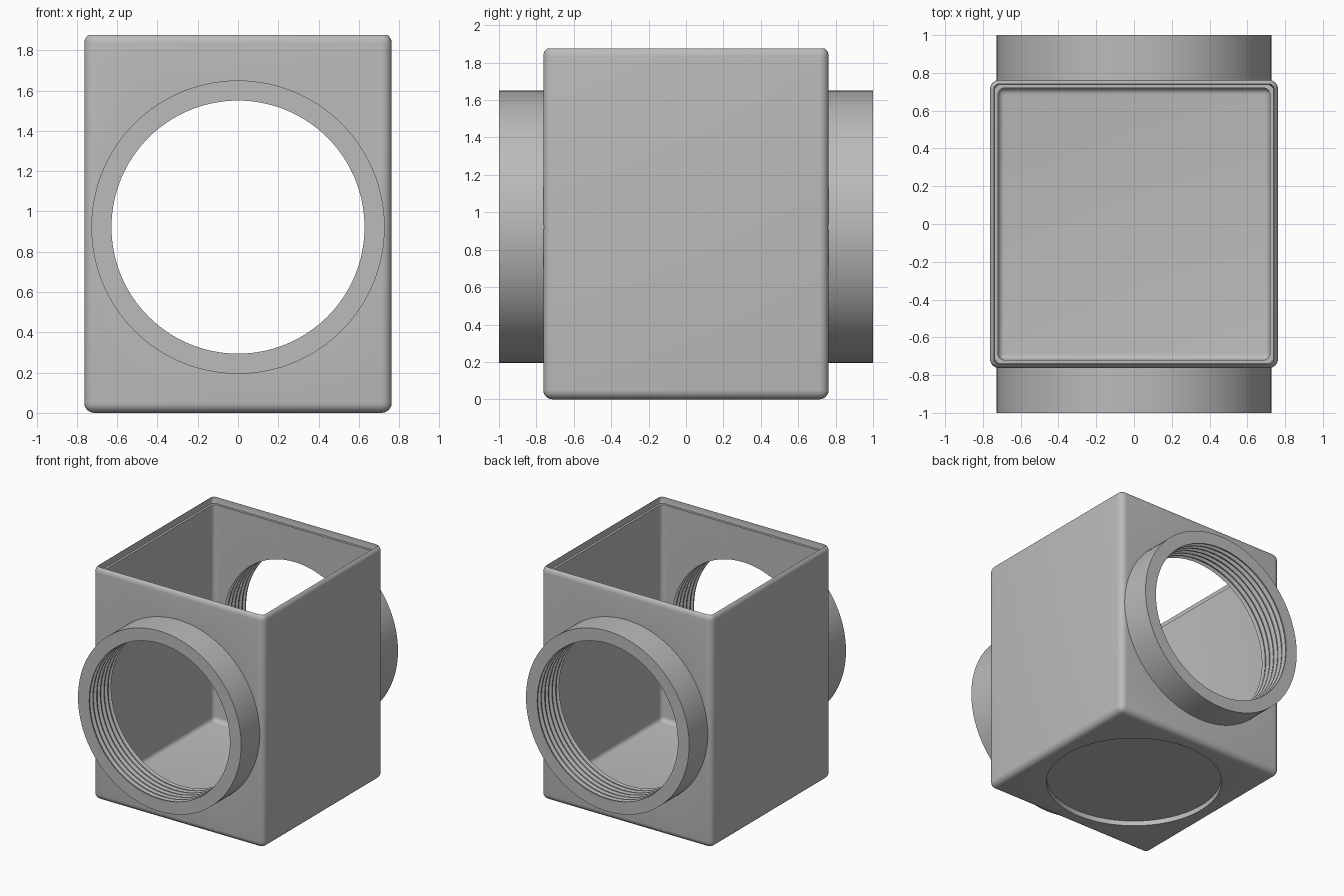
import bpy, bmesh, math
from mathutils import Matrix, Vector

cube = bpy.data.objects.get("Cube")
if cube:
    bpy.data.objects.remove(cube, do_unlink=True)

GREY = (0.5, 0.5, 0.5, 1)
grey = bpy.data.materials.new("plain grey")
grey.use_nodes = True
grey.diffuse_color = GREY
grey.node_tree.nodes["Principled BSDF"].inputs["Base Color"].default_value = GREY

HALF, TOP, AXIS_Z = 0.763, 1.885, 0.922   # body half width, height, port axis


def finish(name, bm, helper=False):
    bmesh.ops.recalc_face_normals(bm, faces=bm.faces)
    mesh = bpy.data.meshes.new(name)
    bm.to_mesh(mesh)
    bm.free()
    mesh.materials.append(grey)
    ob = bpy.data.objects.new(name, mesh)
    bpy.context.collection.objects.link(ob)
    ob.hide_render = helper
    return ob


def rounded_box(name, half, z0, z1, radius, helper=False):
    bm = bmesh.new()
    bmesh.ops.create_cube(bm, size=1)
    bmesh.ops.scale(bm, vec=(2 * half, 2 * half, z1 - z0), verts=bm.verts)
    bmesh.ops.translate(bm, vec=(0, 0, (z0 + z1) / 2), verts=bm.verts)
    bmesh.ops.bevel(bm, geom=bm.edges[:], offset=radius, segments=6,
                    profile=0.5, affect='EDGES')
    return finish(name, bm, helper)


def cylinder_cutter(name, radius, depth, matrix):
    bm = bmesh.new()
    bmesh.ops.create_cone(bm, cap_ends=True, segments=128, radius1=radius,
                          radius2=radius, depth=depth, matrix=matrix)
    return finish(name, bm, True)


def smooth(ob):
    bpy.ops.object.select_all(action='DESELECT')
    ob.select_set(True)
    bpy.context.view_layer.objects.active = ob
    bpy.ops.object.shade_smooth_by_angle(angle=math.radians(30))


# Open box with a rim step, two round side openings and a recess underneath
body = rounded_box("box_body", HALF, 0, TOP, 0.05)
cutters = [
    rounded_box("cavity_cutter", 0.72, 0.08, 2.3, 0.035, True),
    rounded_box("rim_step_cutter", 0.742, TOP - 0.06, 2.3, 0.03, True),
    cylinder_cutter("port_cutter", 0.70, 3, Matrix.Translation((0, 0, AXIS_Z))
                    @ Matrix.Rotation(math.pi / 2, 4, 'X')),
    cylinder_cutter("base_recess_cutter", 0.645, 0.08, Matrix.Identity(4)),
]
# Square off the lower edge of the rim step so that its ledge stays flat
for v in cutters[1].data.vertices:
    if v.co.z < 2:
        v.co.z = TOP - 0.06 if v.co.z < TOP - 0.045 else v.co.z
for cutter in cutters:
    mod = body.modifiers.new(cutter.name, 'BOOLEAN')
    mod.operation = 'DIFFERENCE'
    mod.solver = 'EXACT'
    mod.object = cutter
bpy.context.view_layer.update()
cut_mesh = bpy.data.meshes.new_from_object(
    body.evaluated_get(bpy.context.evaluated_depsgraph_get()))
body.modifiers.clear()
body.data = cut_mesh
for cutter in cutters:
    bpy.data.objects.remove(cutter, do_unlink=True)
smooth(body)

# Threaded collars: a ridged profile of (radius, distance) turned about the axis
INNER, ROOT, START, END, TURNS = 0.628, 0.658, 0.72, 1.0, 6
pitch = (END - START) / TURNS
profile = [(0.70, START), (0.70, 0.75), (0.728, 0.75), (0.728, END)]
for i in range(TURNS):
    y = END - i * pitch
    profile += [(INNER, y), (INNER, y - 0.2 * pitch),
                (ROOT, y - 0.5 * pitch), (ROOT, y - 0.7 * pitch)]
profile.append((INNER, START))

for name, side in (("front_collar", -1), ("back_collar", 1)):
    bm = bmesh.new()
    ring = [bm.verts.new((r, side * y, AXIS_Z)) for r, y in profile]
    edges = [bm.edges.new((ring[i - 1], ring[i])) for i in range(len(ring))]
    bmesh.ops.spin(bm, geom=ring + edges, cent=Vector((0, 0, AXIS_Z)),
                   axis=(0, 1, 0), angle=2 * math.pi, steps=128,
                   use_merge=False)
    bmesh.ops.remove_doubles(bm, verts=bm.verts, dist=0.0001)
    smooth(finish(name, bm))
